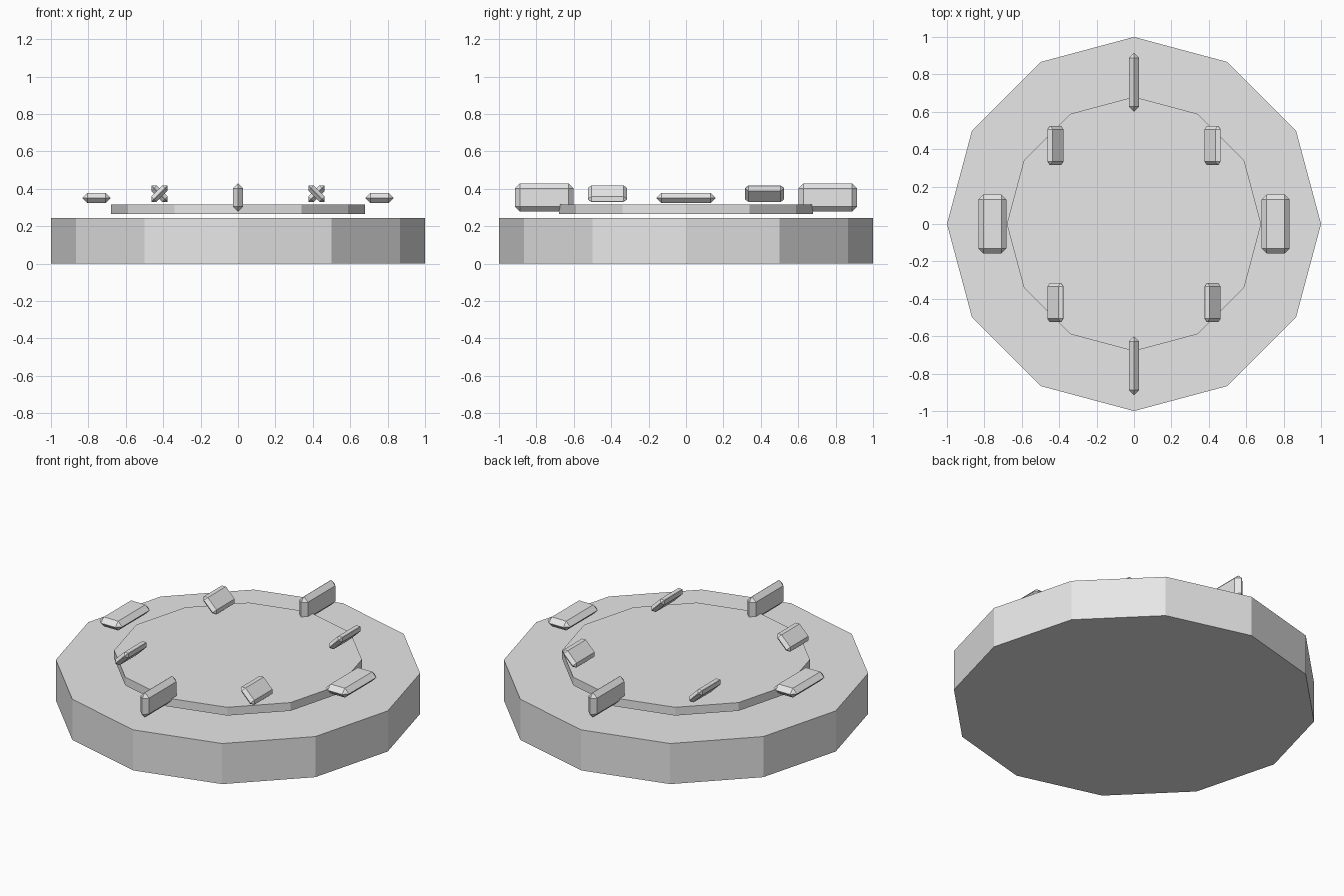
import bpy
import bmesh
from math import radians

default_cube = bpy.data.objects.get("Cube")
if default_cube:
    bpy.data.objects.remove(default_cube, do_unlink=True)

# Single plain material
grey = bpy.data.materials.new("light grey")
grey.use_nodes = True
colour = (0.8, 0.8, 0.8, 1)
grey.diffuse_color = colour
grey.node_tree.nodes["Principled BSDF"].inputs["Base Color"].default_value = colour


def add_object(name, bm, location, tilt=0):
    mesh = bpy.data.meshes.new(name)
    bm.to_mesh(mesh)
    bm.free()
    mesh.materials.append(grey)
    obj = bpy.data.objects.new(name, mesh)
    obj.location = location
    obj.rotation_euler.y = radians(tilt)
    bpy.context.collection.objects.link(obj)
    return obj


def disc(name, radius, bottom, top):
    """Twelve-sided flat disc with corners on the axes."""
    bm = bmesh.new()
    bmesh.ops.create_cone(bm, cap_ends=True, segments=12,
                          radius1=radius, radius2=radius, depth=top - bottom)
    add_object(name, bm, (0, 0, (bottom + top) / 2))


def bar(name, size, bevel, location, tilt):
    """Chamfered slab lying along y, tilted about its length."""
    bm = bmesh.new()
    bmesh.ops.create_cube(bm, size=1)
    bmesh.ops.scale(bm, vec=size, verts=bm.verts)
    bmesh.ops.bevel(bm, geom=bm.edges[:], offset=bevel, segments=1,
                    affect='EDGES', profile=0.5)
    add_object(name, bm, location, tilt)


# Base and the raised plate floating just above it
disc("base", 1.0, 0, 0.245)
disc("raised_plate", 0.68, 0.265, 0.315)

# Large bars: upright at front and back, flat at the sides
large = (0.056, 0.315, 0.15)
for side, sign in (("front", -1), ("back", 1)):
    bar(side + "_bar", large, 0.027, (0, sign * 0.758, 0.353), 0)
for side, sign in (("left", 1), ("right", -1)):
    bar(side + "_bar", large, 0.027, (sign * 0.757, 0, 0.351), 90)

# Small diagonal bars, with alternating tilt around the plate
small = (0.04, 0.21, 0.12)
for end, sy in (("front", -1), ("back", 1)):
    for side, sx in (("left", 1), ("right", -1)):
        bar(f"{end}_{side}_small_bar", small, 0.0185,
            (sx * 0.42, sy * 0.42, 0.374), 45 * sx * sy)
